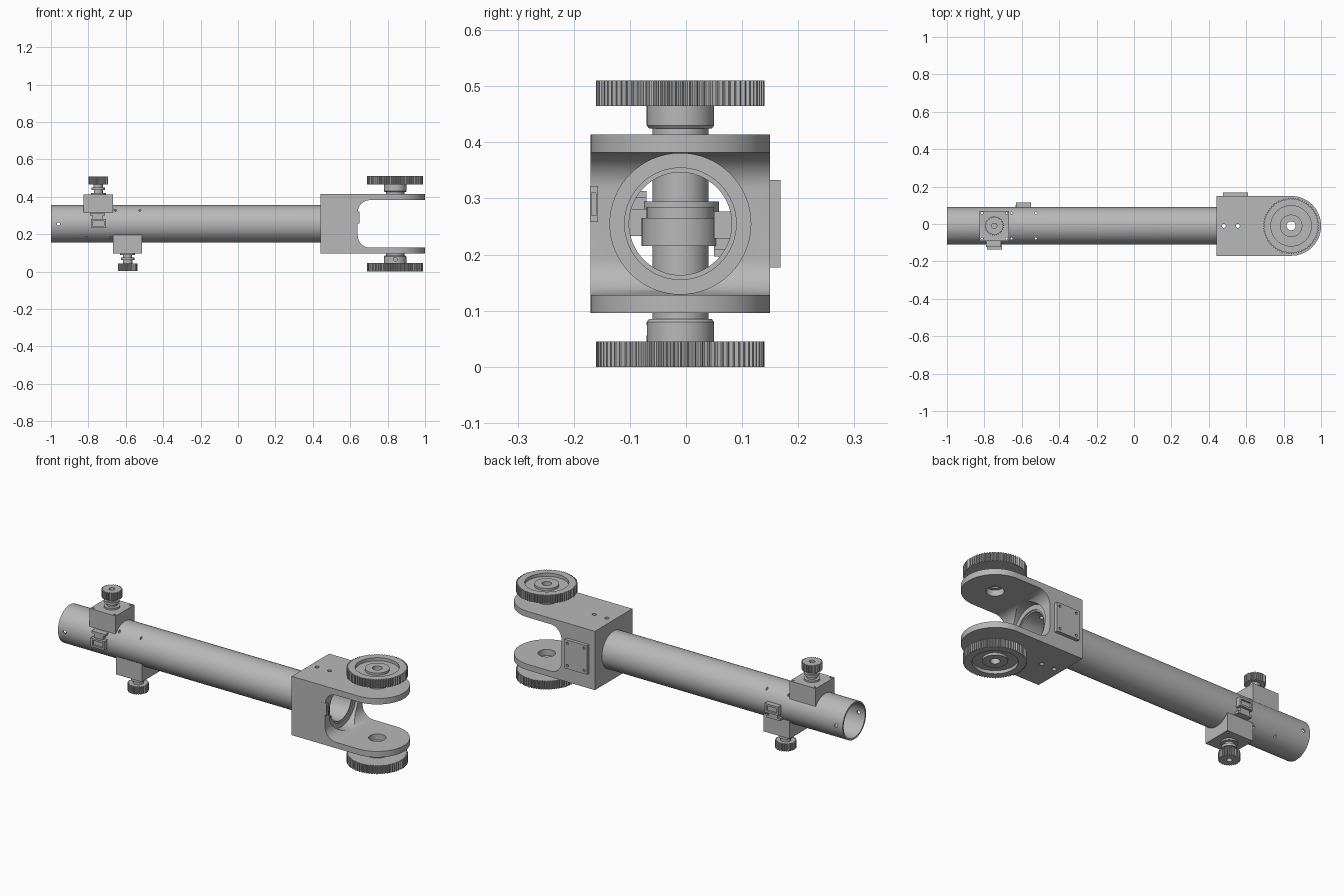
import bpy, bmesh, math
from mathutils import Matrix, Vector

if "Cube" in bpy.data.objects:
    bpy.data.objects.remove(bpy.data.objects["Cube"])

grey = bpy.data.materials.new("machined grey")
grey.use_nodes = True
GREY = (0.48, 0.48, 0.48, 1)
grey.diffuse_color = GREY
grey.node_tree.nodes["Principled BSDF"].inputs["Base Color"].default_value = GREY

# Everything is modelled around the tube axis
AXIS = Matrix.Translation((0, -0.01, 0.255))
FLIP = Matrix.Rotation(math.pi, 4, 'X')
TO_X = Matrix.Rotation(math.pi / 2, 4, 'Y')
TO_Y = Matrix.Rotation(math.pi / 2, 4, 'X')


def at(x, y=0, z=0):
    return AXIS @ Matrix.Translation((x, y, z))


def finish(name, bm, matrix):
    bmesh.ops.recalc_face_normals(bm, faces=bm.faces)
    mesh = bpy.data.meshes.new(name)
    bm.to_mesh(mesh)
    bm.free()
    mesh.transform(matrix)
    mesh.materials.append(grey)
    ob = bpy.data.objects.new(name, mesh)
    bpy.context.collection.objects.link(ob)
    return ob


def box(name, x, y, z, matrix=AXIS):
    """Box from three (low, high) ranges."""
    bm = bmesh.new()
    bmesh.ops.create_cube(bm, size=1)
    for v in bm.verts:
        v.co = Vector([(a + b) / 2 + c * (b - a) for (a, b), c in zip((x, y, z), v.co)])
    return finish(name, bm, matrix)


def cylinder(name, r, length, matrix, segs=32):
    bm = bmesh.new()
    bmesh.ops.create_cone(bm, cap_ends=True, segments=segs, radius1=r, radius2=r, depth=length)
    return finish(name, bm, matrix)


def prism(name, outline, low, high, matrix):
    """Extrude a flat outline along z."""
    bm = bmesh.new()
    face = bm.faces.new([bm.verts.new((x, y, low)) for x, y in outline])
    new = bmesh.ops.extrude_face_region(bm, geom=[face])["geom"]
    bmesh.ops.translate(bm, vec=(0, 0, high - low),
                        verts=[g for g in new if isinstance(g, bmesh.types.BMVert)])
    return finish(name, bm, matrix)


def lathe(name, profile, matrix, segs=64, tooth=0):
    """Spin a closed (radius, z) profile; tooth notches the widest radius."""
    bm = bmesh.new()
    widest = max(r for r, z in profile)
    rings = []
    for i in range(segs):
        a = math.tau * i / segs
        ring = []
        for r, z in profile:
            if r == widest and i % 4 > 1:
                r -= tooth
            ring.append(bm.verts.new((r * math.cos(a), r * math.sin(a), z)))
        rings.append(ring)
    n = len(profile)
    for i in range(segs):
        p, q = rings[i], rings[(i + 1) % segs]
        for j in range(n):
            k = (j + 1) % n
            bm.faces.new((p[j], q[j], q[k], p[k]))
    return finish(name, bm, matrix)


def cut(ob, cutters):
    bpy.context.view_layer.objects.active = ob
    for c in cutters:
        mod = ob.modifiers.new("cut", 'BOOLEAN')
        mod.operation, mod.solver, mod.object = 'DIFFERENCE', 'EXACT', c
        bpy.ops.object.modifier_apply(modifier=mod.name)
        bpy.data.objects.remove(c)


def corners(cx, dx, dy):
    return [(cx + sx * dx, sy * dy) for sx in (-1, 1) for sy in (-1, 1)]


UNITS = (-0.747, -0.59)
PIVOT = 0.84
YOKE_HOLES = (0.48, 0.555)

# Main tube with cross holes
tube = lathe("main_tube", [(0.0915, -1), (0.1, -1), (0.1, 0.62), (0.0915, 0.62)], AXIS @ TO_X)
drills = [cylinder("drill", 0.009, 1, at(-0.96) @ TO_Y, 16)]
for cx in UNITS:
    drills += [cylinder("drill", 0.006, 1, at(x, y), 12) for x, y in corners(cx, 0.065, 0.068)]
drills += [cylinder("drill", 0.011, 1, at(x), 16) for x in YOKE_HOLES]
cut(tube, drills)

# Yoke: rounded block, slotted into two arms
W = 0.16
outline = [(0.44, W), (0.44, -W)]
for i in range(33):
    a = math.pi * (i / 32 - 0.5)
    outline.append((PIVOT + W * math.cos(a), W * math.sin(a)))
yoke = prism("yoke", outline, -0.159, 0.159, AXIS)
H, R = 0.127, 0.065
slot = [(1.2, H)]
for start, cz in ((math.pi / 2, H - R), (math.pi, R - H)):
    for i in range(13):
        a = start + math.pi / 2 * i / 12
        slot.append((0.64 + R + R * math.cos(a), cz + R * math.sin(a)))
slot.append((1.2, -H))
cut(yoke, [prism("slot", slot, -0.4, 0.4, AXIS @ TO_Y),
           cylinder("tube_bore", 0.0995, 0.6, at(0.5) @ TO_X, 64),
           cylinder("counterbore", 0.1255, 0.5, at(0.875) @ TO_X, 64),
           cylinder("pivot_bore", 0.043, 1, at(PIVOT), 48)]
    + [cylinder("drill", 0.011, 1, at(x), 16) for x in YOKE_HOLES])

# Cover plate on the back and small socket on the front of the yoke
cover = box("back_cover_plate", (0.475, 0.61), (0.159, 0.178), (-0.078, 0.078))
cut(cover, [cylinder("drill", 0.007, 0.03, at(x, 0.178, z) @ TO_Y, 12)
            for x, z in corners(0.5425, 0.05, 0.06)])
socket = box("yoke_socket", (0.615, 0.65), (-0.161, -0.147), (0.003, 0.067))
cut(socket, [box("hollow", (0.63, 0.7), (-0.158, -0.15), (0.015, 0.055))])

# Large toothed wheels on the outer side of each arm
wheel = [(0.024, 0.159), (0.05, 0.159), (0.05, 0.17), (0.056, 0.17), (0.06, 0.175),
         (0.06, 0.21), (0.15, 0.21), (0.15, 0.255), (0.108, 0.255), (0.108, 0.238),
         (0.06, 0.238), (0.06, 0.25), (0.024, 0.25)]
upper = lathe("upper_wheel", wheel, at(PIVOT), 288, 0.007)
lower = lathe("lower_wheel", wheel, at(PIVOT) @ FLIP, 288, 0.007)
cut(lower, [cylinder("set_screw_hole", 0.01, 0.03, at(PIVOT, -0.06, -0.19) @ TO_Y, 16)])

# Drive units: the second is the first turned half way round the tube
pulley = [(0.014, 0.157), (0.04, 0.157), (0.04, 0.166), (0.024, 0.166), (0.024, 0.18),
          (0.036, 0.18), (0.036, 0.194), (0.026, 0.194), (0.026, 0.212),
          (0.052, 0.212), (0.052, 0.253), (0.014, 0.253)]
for label, cx, turn in (("upper", UNITS[0], Matrix()), ("lower", UNITS[1], FLIP)):
    m = at(cx) @ turn
    mount = box(label + "_mount", (-0.078, 0.078), (-0.08, 0.08), (0.03, 0.157), m)
    cut(mount, [cylinder("saddle", 0.0995, 1, m @ TO_X, 64)]
        + [cylinder("drill", 0.006, 1, m @ Matrix.Translation((x, y, 0)), 12)
           for x, y in corners(0, 0.065, 0.068)])
    lathe(label + "_pulley", pulley, m, 112, 0.006)
    cylinder(label + "_motor_neck", 0.05, 0.08, m @ Matrix.Translation((0, 0, 0.07)), 48)
    cylinder(label + "_motor_body", 0.069, 0.05, m @ Matrix.Translation((0, 0, 0.015)), 48)
    cylinder(label + "_motor_cap", 0.06, 0.02, m @ Matrix.Translation((0, 0, -0.02)), 48)
    # Cable connector poking out of the tube wall
    box(label + "_connector_plate", (-0.043, 0.037), (-0.112, -0.06), (0.046, 0.058), m)
    box(label + "_connector_web", (-0.03, 0.026), (-0.112, -0.06), (0.02, 0.05), m)
    plug = box(label + "_connector", (-0.04, 0.04), (-0.125, -0.06), (-0.022, 0.026), m)
    cut(plug, [box("hollow", (-0.03, 0.03), (-0.2, -0.115), (-0.012, 0.016), m)])

# Smooth round surfaces, keep machined edges sharp
bpy.ops.object.select_all(action='DESELECT')
for ob in bpy.context.collection.objects:
    if ob.type == 'MESH':
        ob.select_set(True)
bpy.context.view_layer.objects.active = tube
bpy.ops.object.shade_smooth_by_angle(angle=math.radians(30))
